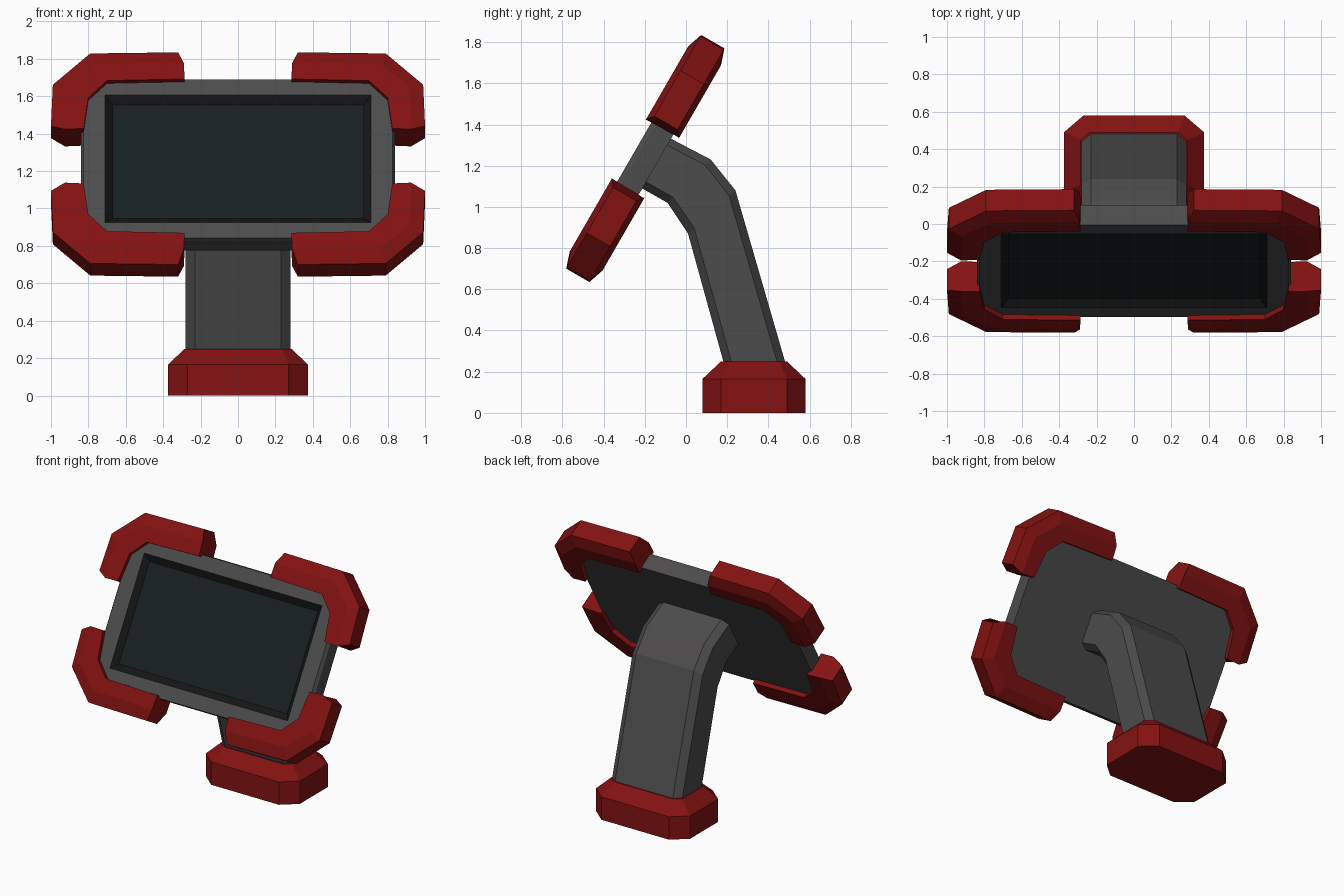
import bpy, bmesh
from math import radians
from mathutils import Matrix

if "Cube" in bpy.data.objects:
    bpy.data.objects.remove(bpy.data.objects["Cube"])


def material(name, rgb):
    m = bpy.data.materials.new(name)
    m.diffuse_color = (*rgb, 1)
    m.use_nodes = True
    m.node_tree.nodes["Principled BSDF"].inputs["Base Color"].default_value = m.diffuse_color
    return m


RED = material("red_rubber", (0.23, 0.006, 0.006))
GREY = material("grey_shell", (0.075, 0.072, 0.072))
BLACK = material("black_trim", (0.008, 0.008, 0.008))
GLASS = material("dark_glass", (0.008, 0.014, 0.015))

# Display frame: local x = right, y = up the panel, z = out of the screen
TILT = Matrix.Translation((0, -0.1975, 1.235)) @ Matrix.Rotation(radians(60), 4, 'X')


def loft(name, rings, mat, matrix=None, closed=False):
    """Skin a list of equal-length rings; cap the ends or join last to first."""
    bm = bmesh.new()
    loops = [[bm.verts.new(p) for p in ring] for ring in rings]
    pairs = list(zip(loops, loops[1:]))
    if closed:
        pairs.append((loops[-1], loops[0]))
    else:
        bm.faces.new(loops[0])
        bm.faces.new(loops[-1])
    n = len(loops[0])
    for a, b in pairs:
        for i in range(n):
            j = (i + 1) % n
            bm.faces.new((a[i], a[j], b[j], b[i]))
    bmesh.ops.remove_doubles(bm, verts=bm.verts, dist=1e-5)
    bmesh.ops.recalc_face_normals(bm, faces=bm.faces)
    mesh = bpy.data.meshes.new(name)
    bm.to_mesh(mesh)
    bm.free()
    ob = bpy.data.objects.new(name, mesh)
    bpy.context.collection.objects.link(ob)
    mesh.materials.append(mat)
    if matrix:
        ob.matrix_world = matrix
    return ob


def octagon(hx, hy, cx, cy, z, y0=0):
    """Rectangle with cut corners (cx, cy = cut sizes; zero gives a rectangle)."""
    quad = [(hx, hy - cy), (hx - cx, hy)]
    pts = quad + [(-x, y) for x, y in reversed(quad)]
    pts += [(-x, -y) for x, y in pts]
    return [(x, y + y0, z) for x, y in pts]


# Base
loft("base", [octagon(0.375, 0.25, 0.105, 0.09, 0, 0.33),
              octagon(0.375, 0.25, 0.105, 0.09, 0.165, 0.33),
              octagon(0.285, 0.16, 0.05, 0.04, 0.25, 0.33)], RED)

# Bent neck: front and back edge of the side profile at each station
stations = [((0.195, 0.20), (0.495, 0.20)), ((0.01, 0.87), (0.24, 1.08)),
            ((-0.09, 1.02), (0.12, 1.23)), ((-0.24, 1.105), (-0.10, 1.345))]
rings = []
for (fy, fz), (by, bz) in stations:
    ring = []
    for x, t in ((0.23, 0), (0.28, 0.13), (0.28, 0.87), (0.23, 1),
                 (-0.23, 1), (-0.28, 0.87), (-0.28, 0.13), (-0.23, 0)):
        ring.append((x, fy + (by - fy) * t, fz + (bz - fz) * t))
    rings.append(ring)
loft("neck", rings, GREY)

# Display housing with a pocket for the screen
loft("display_housing", [octagon(0.84, 0.495, 0.14, 0.13, -0.06),
                         octagon(0.84, 0.495, 0.14, 0.13, 0.04),
                         octagon(0.825, 0.49, 0.14, 0.13, 0.062),
                         octagon(0.71, 0.393, 0, 0, 0.062),
                         octagon(0.71, 0.393, 0, 0, 0)], GREY, TILT)

# Sloped bezel and the glass inside it
loft("bezel", [octagon(0.71, 0.393, 0, 0, 0.062), octagon(0.672, 0.35, 0, 0, 0.03),
               octagon(0.672, 0.35, 0, 0, 0.005), octagon(0.71, 0.393, 0, 0, 0.005)],
     BLACK, TILT, closed=True)
loft("screen", [octagon(0.672, 0.35, 0, 0, 0.005), octagon(0.672, 0.35, 0, 0, 0.031)],
     GLASS, TILT)

# Corner bumpers: outer, ridge and inner lines of one corner, mirrored to four
outer = [(0.32, 0.655), (0.79, 0.648), (0.99, 0.455), (1.0, 0.20)]
ridge = [(0.29, 0.575), (0.765, 0.565), (0.92, 0.42), (0.925, 0.165)]
inner = [(0.285, 0.475), (0.70, 0.465), (0.80, 0.36), (0.825, 0.17)]
rings = []
for o, r, i in zip(outer, ridge, inner):
    half = [(*o, 0.065), (*r, 0.092), (*i, 0.092)]
    rings.append(half + [(x, y, -z) for x, y, z in reversed(half)])
bumpers = loft("corner_bumpers", rings, RED, TILT)
mirror = bumpers.modifiers.new("four_corners", 'MIRROR')
mirror.use_axis = (True, True, False)
mirror.use_mirror_merge = False
